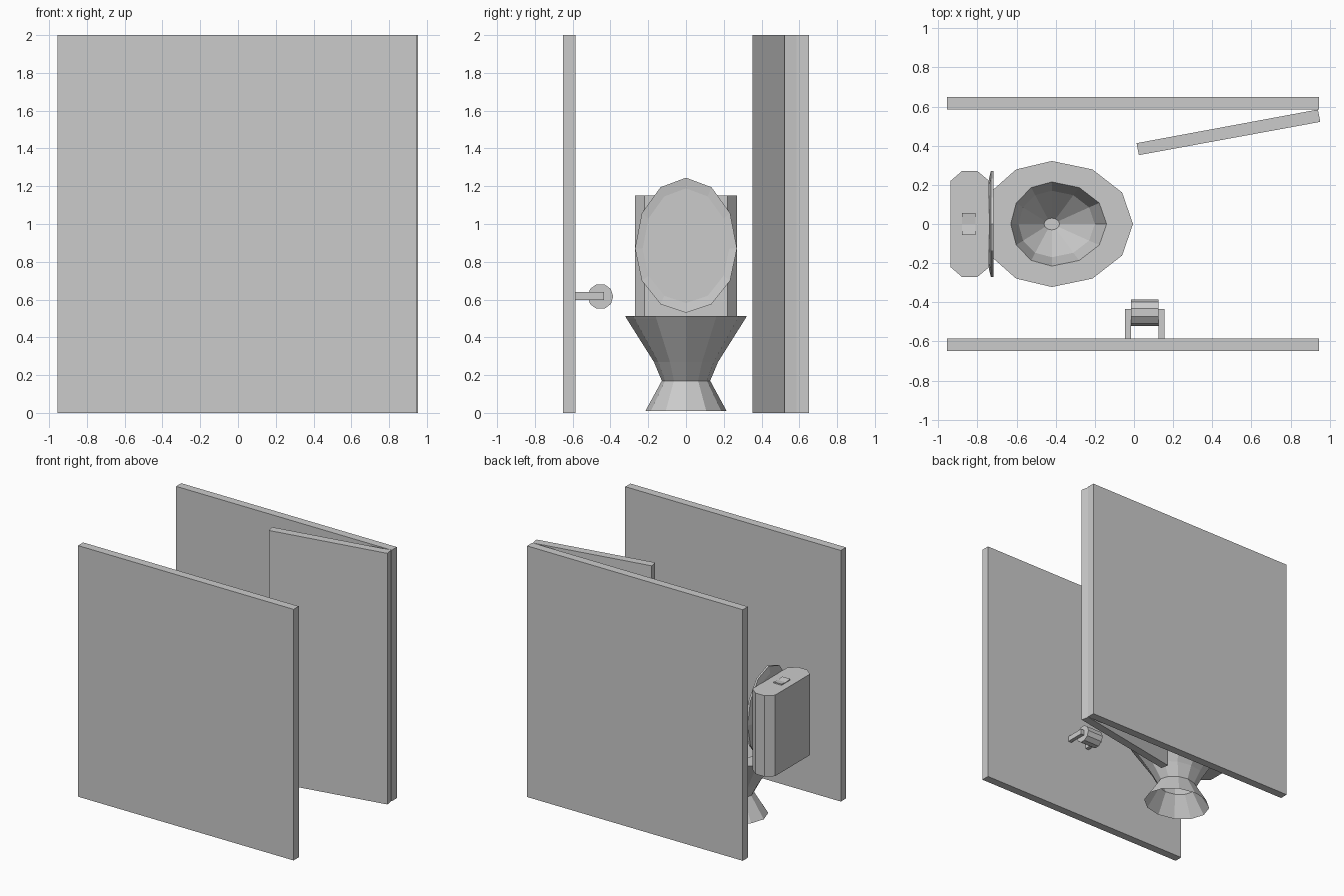
import bpy, bmesh, math
from mathutils import Matrix

if "Cube" in bpy.data.objects:
    bpy.data.objects.remove(bpy.data.objects["Cube"])


def make_object(name, bm):
    bmesh.ops.recalc_face_normals(bm, faces=bm.faces)
    mesh = bpy.data.meshes.new(name)
    bm.to_mesh(mesh)
    bm.free()
    ob = bpy.data.objects.new(name, mesh)
    bpy.context.collection.objects.link(ob)
    return ob


def box(name, x, y, z):
    bm = bmesh.new()
    bmesh.ops.create_cube(bm, size=1)
    for v in bm.verts:
        v.co = [lo + (c + 0.5) * (hi - lo) for c, (lo, hi) in zip(v.co, (x, y, z))]
    return make_object(name, bm)


def loft(name, rings, cap_start=True, cap_end=True):
    """Skin closed rings of equal vertex count."""
    bm = bmesh.new()
    loops = [[bm.verts.new(p) for p in ring] for ring in rings]
    n = len(loops[0])
    for a, b in zip(loops, loops[1:]):
        for i in range(n):
            j = (i + 1) % n
            bm.faces.new((a[i], a[j], b[j], b[i]))
    if cap_start:
        bm.faces.new(loops[0])
    if cap_end:
        bm.faces.new(loops[-1])
    return make_object(name, bm)


def egg(front, back, half_width, z, cx=-0.42, n=12):
    """Twelve-sided egg outline, pointing towards +x."""
    ring = []
    for i in range(n):
        a = 2 * math.pi * i / n
        c = math.cos(a)
        ring.append((cx + c * (front if c > 0 else back), math.sin(a) * half_width, z))
    return ring


# Cubicle side walls
box("front_wall", (-0.955, 0.945), (-0.65, -0.585), (0, 2))
box("back_wall", (-0.955, 0.945), (0.585, 0.65), (0, 2))

# Opened door, swung against the back wall
door = [(0.025, 0.352), (0.952, 0.522), (0.94, 0.585), (0.013, 0.413)]
loft("door", [[(x, y, z) for x, y in door] for z in (0, 2)])

# Pedestal and bowl: open foot, waist, rim and hollow inside in one skin
loft("toilet_bowl", [
    egg(0.265, 0.265, 0.215, 0.01),
    egg(0.155, 0.155, 0.128, 0.17),
    egg(0.23, 0.21, 0.17, 0.27),
    egg(0.405, 0.36, 0.315, 0.50),
    egg(0.415, 0.365, 0.322, 0.513),
    egg(0.28, 0.21, 0.215, 0.513),
    egg(0.22, 0.17, 0.17, 0.38),
    egg(0.04, 0.04, 0.03, 0.21),
], cap_start=False)


# Raised lid
def lid_ring(x, s):
    pts = []
    for i in range(12):
        a = math.pi * i / 6
        up = math.cos(a)
        z = 0.87 + s * up * (0.375 if up > 0 else 0.34)
        pts.append((x, math.sin(a) * 0.27 * s, z))
    return pts


loft("toilet_lid", [lid_ring(-0.742, 0.85), lid_ring(-0.732, 1),
                    lid_ring(-0.717, 1), lid_ring(-0.724, 0.85)])

# Cistern with chamfered corners
half = [(-0.74, 0.22), (-0.80, 0.27), (-0.88, 0.27), (-0.938, 0.22)]
plan = half + [(x, -y) for x, y in reversed(half)]
loft("cistern", [[(x, y, z) for x, y in plan] for z in (0.505, 1.15)])

# Flush button with a dip in the middle
button = [(-0.055, 1.145), (0.055, 1.145), (0.055, 1.16), (0, 1.153), (-0.055, 1.16)]
loft("flush_button", [[(x, y, z) for y, z in button] for x in (-0.88, -0.81)])

# Paper holder arms and ten-sided roll
for side, x in (("left", -0.045), ("right", 0.125)):
    box(f"holder_arm_{side}", (x, x + 0.03), (-0.59, -0.435), (0.598, 0.64))
bm = bmesh.new()
bmesh.ops.create_cone(bm, cap_ends=True, segments=10, radius1=0.068, radius2=0.068, depth=0.14,
                      matrix=Matrix.Translation((0.055, -0.453, 0.616)) @ Matrix.Rotation(math.pi / 2, 4, 'Y'))
make_object("paper_roll", bm)
